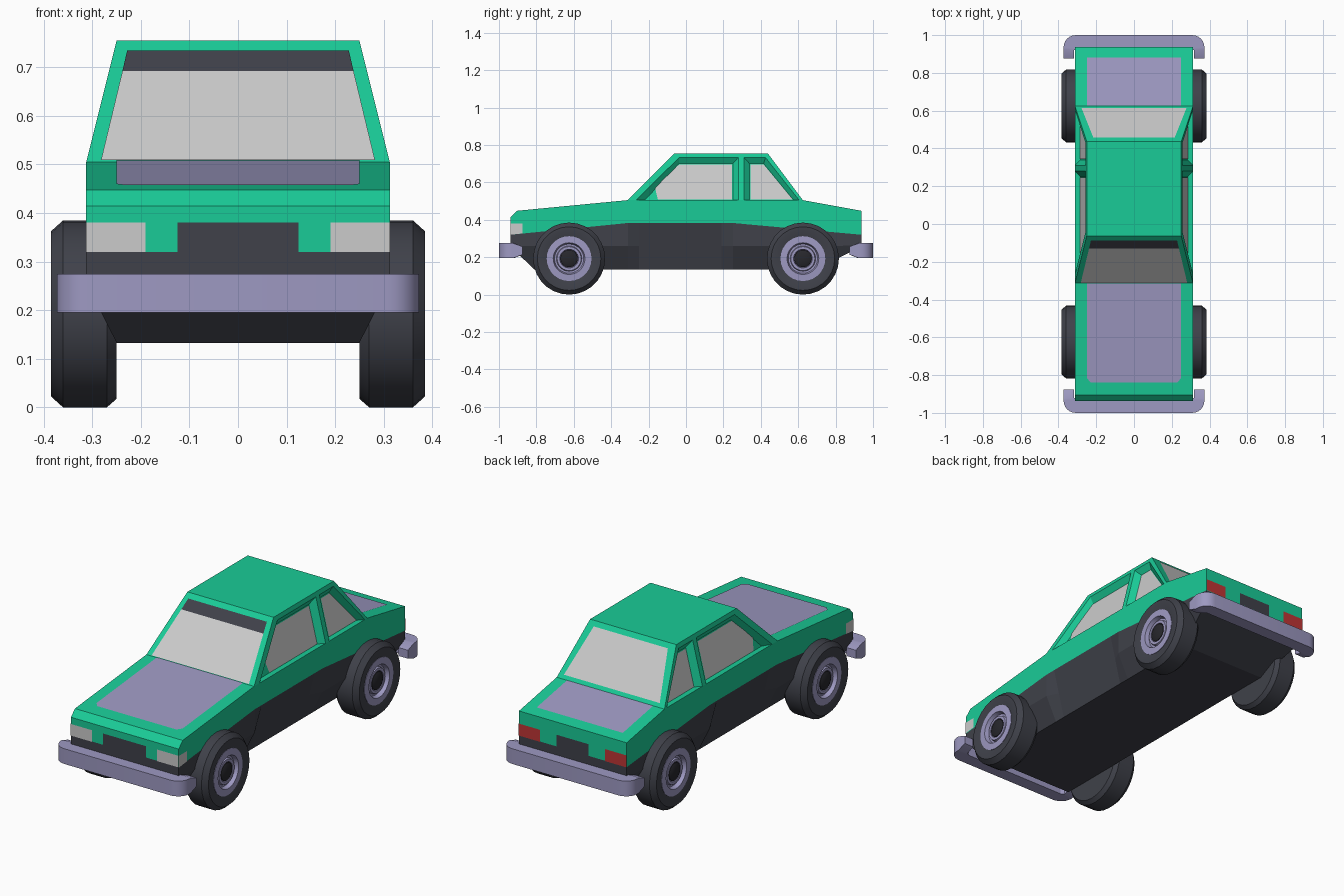
import bpy, bmesh
from math import sin, cos, pi, radians
from mathutils import Vector

if "Cube" in bpy.data.objects:
    bpy.data.objects.remove(bpy.data.objects["Cube"])


def mat(name, r, g, b):
    m = bpy.data.materials.new(name)
    m.diffuse_color = (r, g, b, 1)
    m.use_nodes = True
    m.node_tree.nodes["Principled BSDF"].inputs["Base Color"].default_value = m.diffuse_color
    return m


GREEN = mat("green_paint", 0.01, 0.60, 0.31)
PURPLE = mat("lilac", 0.34, 0.32, 0.54)
DARK = mat("charcoal", 0.05, 0.053, 0.068)
BLACK = mat("black", 0.02, 0.02, 0.025)
RED = mat("tail_red", 0.52, 0.035, 0.035)


def make(name, bm, m=None, smooth=False):
    me = bpy.data.meshes.new(name)
    bm.to_mesh(me)
    bm.free()
    ob = bpy.data.objects.new(name, me)
    bpy.context.collection.objects.link(ob)
    if m:
        me.materials.append(m)
    if smooth:
        bpy.ops.object.select_all(action='DESELECT')
        ob.select_set(True)
        bpy.context.view_layer.objects.active = ob
        bpy.ops.object.shade_smooth_by_angle(angle=radians(30))
    return ob


def loft(name, rings, m=None, smooth=False):
    """Skin equal-length closed rings and cap both ends."""
    bm = bmesh.new()
    vs = [[bm.verts.new(p) for p in r] for r in rings]
    n = len(rings[0])
    for a, b in zip(vs, vs[1:]):
        for i in range(n):
            j = (i + 1) % n
            bm.faces.new((a[i], a[j], b[j], b[i]))
    bm.faces.new(vs[0])
    bm.faces.new(vs[-1])
    bmesh.ops.recalc_face_normals(bm, faces=bm.faces)
    return make(name, bm, m, smooth)


def plate(name, pts, m=None, lift=0.003):
    """Thin coloured panel lifted just off the body, facing outward."""
    bm = bmesh.new()
    f = bm.faces.new([bm.verts.new(p) for p in pts])
    f.normal_update()
    if f.normal.dot(f.calc_center_median() - Vector((0, 0, 0.35))) < 0:
        f.normal_flip()
    bmesh.ops.translate(bm, verts=bm.verts, vec=f.normal * lift)
    return make(name, bm, m)


def rect_y(x0, x1, y, z0, z1):
    return [(x0, y, z0), (x1, y, z0), (x1, y, z1), (x0, y, z1)]


E, W = 0.9375, 0.3125

# painted body shell
shell = [(-E, .32), (-E, .415), (-.905, .448), (-.3125, .505), (.625, .505),
         (E, .448), (E, .32), (.25, .383), (-.31, .383)]
loft("body_shell", [[(x, y, z) for y, z in shell] for x in (-W, W)], GREEN)

# dark underbody: y, top z, middle (x, z), floor (x, z)
sections = [(-E, .32, W, .262, W, .257), (-.81, .333, W, .26, .25, .133),
            (-.31, .383, W, .26, .25, .133), (-.25, .383, .282, .26, .25, .133),
            (.19, .383, .282, .26, .25, .133), (.25, .383, W, .26, .25, .133),
            (.69, .343, W, .26, .25, .133), (E, .32, W, .262, W, .257)]
loft("underbody", [[(-W, y, t), (-mx, y, mz), (-fx, y, fz), (fx, y, fz), (mx, y, mz), (W, y, t)]
                   for y, t, mx, mz, fx, fz in sections], DARK)

# cabin with recessed side windows
cabin = loft("cabin", [[(-w, y0, z), (w, y0, z), (w, y1, z), (-w, y1, z)]
                       for w, y0, y1, z in ((W, -.3125, .625, .505), (.25, -.0625, .4375, .755))], GREEN)


def side(z):
    return W - (z - .505) * .25


windows = [
    ([(-.282, .49), (-.037, .733), (.28, .733), (.28, .49)],
     [(-.234, .49), (-.037, .70), (.25, .70), (.25, .49)]),
    ([(.31, .49), (.31, .733), (.425, .733), (.617, .49)],
     [(.34, .49), (.34, .70), (.415, .70), (.587, .49)])]
for s in (-1, 1):
    for outer, inner in windows:
        cut = loft("window_cutter", [[(s * (side(z) + d), y, z) for y, z in ring]
                                     for ring, d in ((inner, -.028), (outer, 0), (outer, .05))])
        cut.hide_render = True
        mod = cabin.modifiers.new("recess", 'BOOLEAN')
        mod.operation, mod.solver, mod.object = 'DIFFERENCE', 'EXACT', cut
        bpy.context.view_layer.objects.active = cabin
        bpy.ops.object.modifier_apply(modifier=mod.name)
        bpy.data.objects.remove(cut)

# glass
panes = {"front_side_window": [(-.15, .507), (-.166, .572), (-.037, .695), (.246, .695), (.246, .507)],
         "rear_side_window": [(.344, .507), (.344, .695), (.415, .695), (.572, .507)]}
for s in (-1, 1):
    for name, pts in panes.items():
        plate(name, [(s * (side(z) - .028), y, z) for y, z in pts])


def screen(name, w0, z0, w1, z1, front, m=None):
    y = (lambda z: -.3125 + (z - .505)) if front else (lambda z: .625 - (z - .505) * .75)
    plate(name, [(-w0, y(z0), z0), (w0, y(z0), z0), (w1, y(z1), z1), (-w1, y(z1), z1)], m)


screen("windshield", .282, .507, .238, .69, True)
screen("sun_strip", .238, .69, .228, .733, True, DARK)
screen("rear_window", .278, .522, .215, .732, False)


# hood and trunk panels
def deck_front(y):
    return .505 + (y + .3125) * .057 / .5925


def deck_rear(y):
    return .505 - (y - .625) * .057 / .3125


plate("hood_panel", [(x, y, deck_front(y)) for x, y in
                     ((-.25, -.315), (.25, -.315), (.25, -.815), (.23, -.838), (-.23, -.838), (-.25, -.815))], PURPLE)
plate("trunk_panel", [(x, y, deck_rear(y)) for x, y in
                      ((-.25, .628), (.25, .628), (.25, .88), (-.25, .88))], PURPLE)

# grille, plate recess and lamps
plate("grille", rect_y(-.125, .125, -E, .32, .381), DARK)
plate("rear_panel", rect_y(-.094, .094, E, .32, .383), DARK)
for s in (-1, 1):
    plate("headlight", rect_y(s * .19, s * W, -E, .32, .381))
    plate("headlight_side", [(s * W, -E, .32), (s * W, -.875, .327), (s * W, -.875, .381), (s * W, -E, .381)])
    plate("tail_light", rect_y(s * .19, s * W, E, .32, .383), RED)

# wraparound bumpers: (outer point, inner point, half height) swept along a C
half = [((.373, .875), (.318, .875), .022), ((.373, .925), (.318, .92), .04)]
half += [((.308 + .065 * cos(a), .935 + .065 * sin(a)), (.3, .93), .04)
         for a in [i * pi / 12 for i in range(7)]]
path = half + [((-o[0], o[1]), (-i[0], i[1]), h) for o, i, h in reversed(half)]
for s, name in ((-1, "front_bumper"), (1, "rear_bumper")):
    loft(name, [[(o[0], s * o[1], .235 - h), (o[0], s * o[1], .235 + h),
                 (i[0], s * i[1], .235 + h), (i[0], s * i[1], .235 - h)] for o, i, h in path], PURPLE, True)


# wheels: lathe profiles of (x, radius)
def lathe(name, prof, s, cy, m, n=28):
    loft(name, [[(s * x, cy + r * sin(2 * pi * k / n), .1925 + r * cos(2 * pi * k / n)) for k in range(n)]
                for x, r in prof], m, True)


for s in (-1, 1):
    for cy in (-.625, .625):
        lathe("tyre", [(.25, .175), (.27, .1925), (.36, .1925), (.385, .17), (.385, .155),
                       (.378, .12), (.35, .115)], s, cy, DARK)
        lathe("rim", [(.34, .12), (.38, .12), (.382, .085), (.36, .078), (.36, .068),
                      (.372, .064), (.372, .05), (.355, .047)], s, cy, PURPLE)
        lathe("hub_cap", [(.34, .046), (.372, .046), (.38, .03)], s, cy, BLACK)
